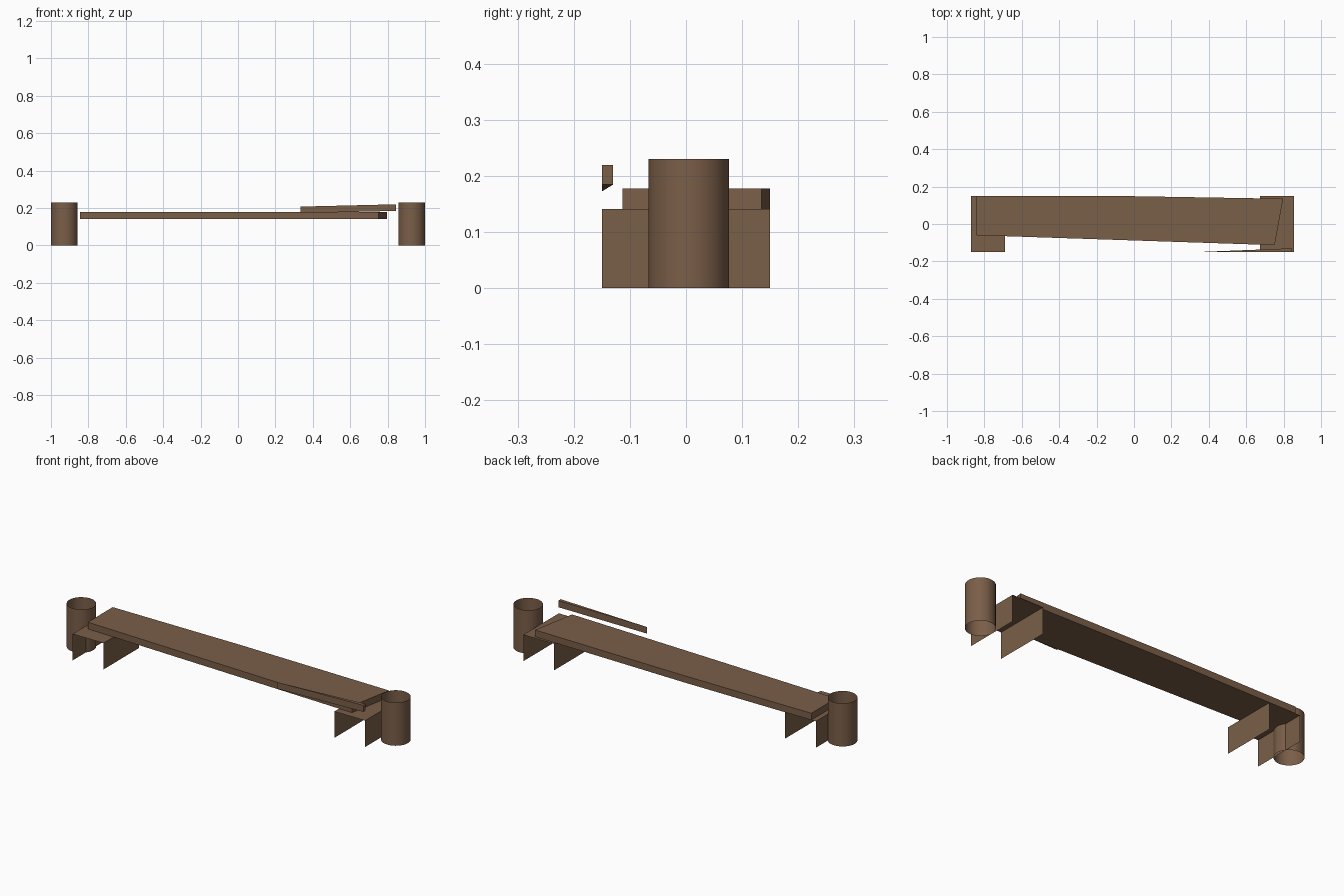
import bpy, bmesh, math
from mathutils import Matrix

if "Cube" in bpy.data.objects:
    bpy.data.objects.remove(bpy.data.objects["Cube"])

wood = bpy.data.materials.new("brown wood")
wood.diffuse_color = (0.195, 0.112, 0.065, 1)
wood.use_nodes = True
wood.node_tree.nodes["Principled BSDF"].inputs["Base Color"].default_value = wood.diffuse_color


def finish(name, bm):
    me = bpy.data.meshes.new(name)
    bm.to_mesh(me)
    bm.free()
    me.materials.append(wood)
    ob = bpy.data.objects.new(name, me)
    bpy.context.collection.objects.link(ob)
    return ob


def board(name, outline, z0, z1, lift=lambda x: 0.0):
    """Extrude a top-view outline between two heights, optionally sloped."""
    bm = bmesh.new()
    base = bm.faces.new([bm.verts.new((x, y, z0 + lift(x))) for x, y in outline])
    out = bmesh.ops.extrude_face_region(bm, geom=[base], use_keep_orig=True)
    verts = [g for g in out["geom"] if isinstance(g, bmesh.types.BMVert)]
    bmesh.ops.translate(bm, verts=verts, vec=(0, 0, z1 - z0))
    bmesh.ops.recalc_face_normals(bm, faces=bm.faces)
    return finish(name, bm)


def trestle(name, x0, x1):
    """Folded sheet: two legs and a flat top, open front and back."""
    bm = bmesh.new()
    profile = [(x0, 0), (x0, 0.141), (x1, 0.141), (x1, 0)]
    front = [bm.verts.new((x, -0.15, z)) for x, z in profile]
    back = [bm.verts.new((x, 0.15, z)) for x, z in profile]
    for i in range(3):
        bm.faces.new((front[i], front[i + 1], back[i + 1], back[i]))
    # top faces up, legs face outward
    for f in bm.faces:
        f.normal_update()
        c = f.calc_center_median()
        if f.normal.z < -0.5 or f.normal.x * (c.x - (x0 + x1) / 2) < -1e-4:
            f.normal_flip()
    return finish(name, bm)


def tube(name, x):
    """Open-ended round post."""
    bm = bmesh.new()
    bmesh.ops.create_cone(bm, cap_ends=False, segments=32, radius1=0.0715,
                          radius2=0.0715, depth=0.23,
                          matrix=Matrix.Translation((x, 0.005, 0.115)))
    for f in bm.faces:
        f.smooth = True
    return finish(name, bm)


# Long seat plank with a skewed right end
board("seat_plank", [(-0.845, -0.06), (0.752, -0.113), (0.797, 0.135),
                     (-0.09, 0.15), (-0.845, 0.15)], 0.141, 0.177)

# Loose wedge-shaped splinter at the front right, rising slightly
board("splinter", [(0.335, -0.15), (0.845, -0.15), (0.845, -0.13)],
      0.172, 0.207, lambda x: (x - 0.335) * 0.024)

# Supports and end posts
trestle("left_trestle", -0.872, -0.69)
trestle("right_trestle", 0.674, 0.856)
tube("left_post", -0.9285)
tube("right_post", 0.9285)
